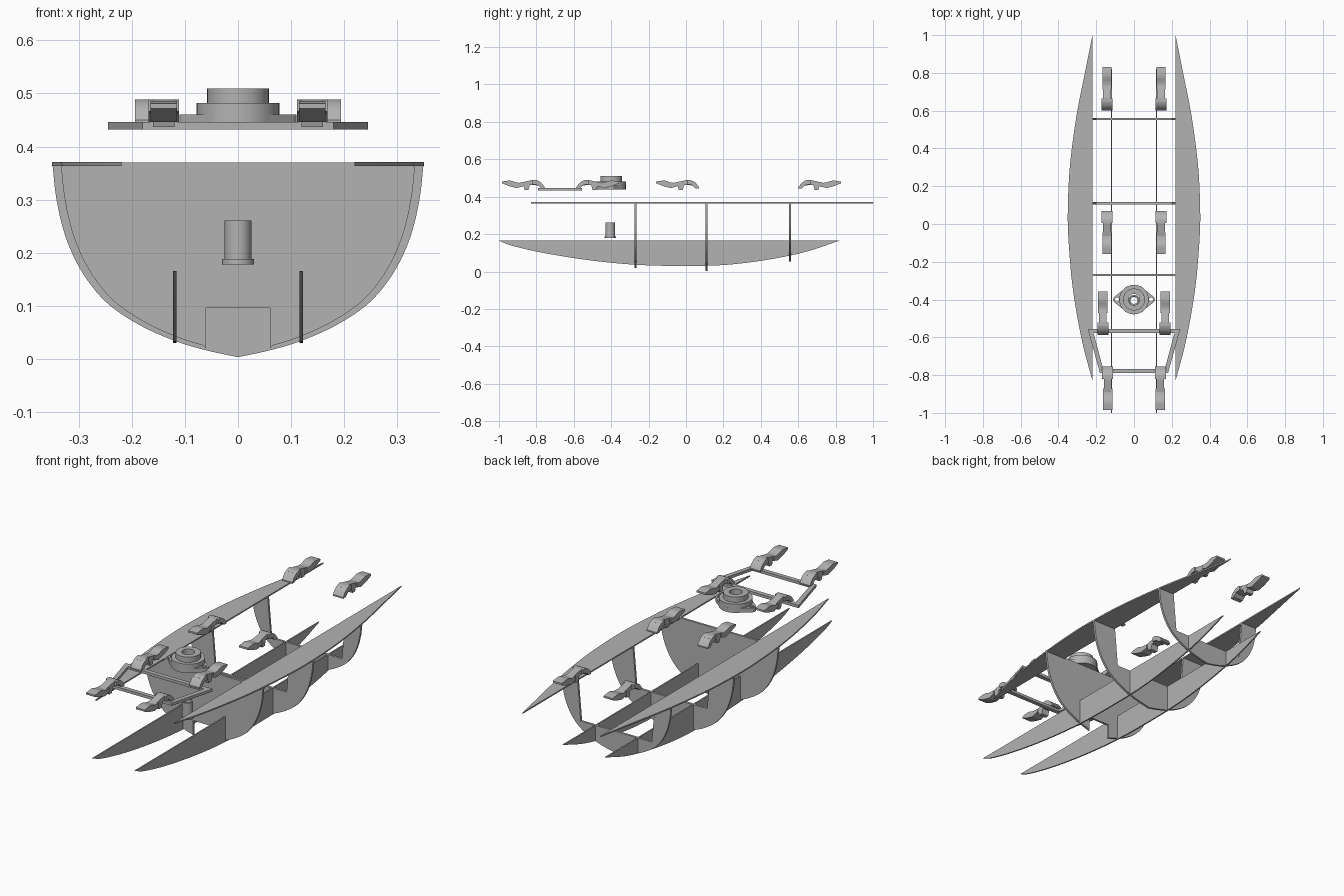
import bpy, bmesh, math
from mathutils import Matrix, Vector

cube = bpy.data.objects.get("Cube")
if cube:
    bpy.data.objects.remove(cube, do_unlink=True)

grey = bpy.data.materials.new("plain grey")
grey.use_nodes = True
COLOR = (0.45, 0.45, 0.45, 1)
grey.diffuse_color = COLOR
grey.node_tree.nodes["Principled BSDF"].inputs["Base Color"].default_value = COLOR

# Drawing planes: local x, y, z directions of a plate
PLANES = {
    "XY": ((1, 0, 0), (0, 1, 0), (0, 0, 1)),
    "XZ": ((1, 0, 0), (0, 0, 1), (0, -1, 0)),
    "YZ": ((0, 1, 0), (0, 0, 1), (1, 0, 0)),
}


def smooth_path(pts, steps=6):
    """Catmull-Rom curve through the points."""
    p = [Vector(q) for q in pts]
    p = [2 * p[0] - p[1]] + p + [2 * p[-1] - p[-2]]
    out = []
    for a, b, c, d in zip(p, p[1:], p[2:], p[3:]):
        for i in range(steps):
            t = i / steps
            out.append(0.5 * (2 * b + (c - a) * t + (2 * a - 5 * b + 4 * c - d) * t ** 2
                              + (3 * b - a - 3 * c + d) * t ** 3))
    return [tuple(v) for v in out] + [tuple(pts[-1])]


def circle(r, cx=0, cy=0, n=40):
    return [(cx + r * math.cos(math.tau * i / n), cy + r * math.sin(math.tau * i / n))
            for i in range(n)]


def mirrored(half):
    """Close a half outline (x > 0) across x = 0."""
    return half + [(-x, y) for x, y in reversed(half) if x > 1e-5]


def plate(name, loops, plane, centre, thick, mirror=False):
    """Filled outline, with optional holes, extruded to a thickness."""
    curve = bpy.data.curves.new(name, "CURVE")
    curve.dimensions, curve.fill_mode, curve.extrude = "2D", "BOTH", thick / 2
    for loop in loops:
        s = curve.splines.new("POLY")
        s.points.add(len(loop) - 1)
        for point, (x, y) in zip(s.points, loop):
            point.co = (x, y, 0, 1)
        s.use_cyclic_u = True
    temp = bpy.data.objects.new(name + " temp", curve)
    bpy.context.collection.objects.link(temp)
    bpy.context.view_layer.update()
    graph = bpy.context.evaluated_depsgraph_get()
    mesh = bpy.data.meshes.new_from_object(temp.evaluated_get(graph))
    bpy.data.objects.remove(temp, do_unlink=True)
    bpy.data.curves.remove(curve)
    axes = Matrix(PLANES[plane]).transposed().to_4x4()
    mesh.transform(Matrix.Translation(centre) @ axes)
    bm = bmesh.new()
    bm.from_mesh(mesh)
    bmesh.ops.remove_doubles(bm, verts=bm.verts, dist=1e-5)
    bmesh.ops.recalc_face_normals(bm, faces=bm.faces)
    bm.to_mesh(mesh)
    bm.free()
    mesh.name = name
    mesh.materials.clear()
    mesh.materials.append(grey)
    ob = bpy.data.objects.new(name, mesh)
    bpy.context.collection.objects.link(ob)
    bpy.ops.object.select_all(action="DESELECT")
    ob.select_set(True)
    bpy.context.view_layer.objects.active = ob
    bpy.ops.object.shade_smooth_by_angle(angle=math.radians(25))
    if mirror:
        mod = ob.modifiers.new("mirror", "MIRROR")
        mod.use_mirror_merge = False
    return ob


# Side decks
deck = smooth_path([(0.22, -0.83), (0.275, -0.62), (0.323, -0.35), (0.347, -0.08), (0.35, 0.1),
                    (0.338, 0.32), (0.305, 0.57), (0.26, 0.8), (0.22, 1.0)])
plate("side_deck", [deck], "XY", (0, 0, 0.367), 0.007, True)

# Twin lengthwise keel boards
TOP, FLOOR = 0.37, 0.165
keel = smooth_path([(-1, FLOOR), (-0.93, 0.138), (-0.75, 0.097), (-0.5, 0.058), (-0.25, 0.035),
                    (0, 0.03), (0.22, 0.036), (0.45, 0.065), (0.65, 0.108), (0.82, FLOOR)])
plate("keel_board", [keel], "YZ", (0.119, 0, 0), 0.007, True)

# Cross frames: one hull section scaled to each station
section = smooth_path([(0, 0.003), (0.06, 0.016), (0.12, 0.034), (0.19, 0.066), (0.25, 0.108),
                       (0.295, 0.165), (0.325, 0.23), (0.342, 0.3), (0.35, TOP)])


def hull(sx, sz, start=0):
    return [(x * sx, TOP - (TOP - z) * sz) for x, z in section if x >= start]


opening = [(0.218, TOP), (0.2, FLOOR)]
for name, y, sx, sz in (("middle_frame", 0.11, 1, 1), ("rear_frame", 0.555, 0.88, 0.86)):
    half = hull(sx, sz) + opening
    plate(name, [mirrored(half)], "XZ", (0, y, 0), 0.011)

# Solid front bulkhead with a notch at the bottom
notch = [(0.06, 0.096), (0.06, 0.02)]
plate("front_bulkhead", [mirrored(notch + hull(0.955, 0.98, 0.065))], "XZ", (0, -0.27, 0), 0.011)

# Open bow frame
outer = [(0.18, -0.79), (0.245, -0.555)]
inner = [(0.163, -0.768), (0.214, -0.578)]
plate("bow_frame", [mirrored(outer), mirrored(inner)], "XY", (0, 0, 0.439), 0.014)

# Turntable mount: eared flange, body and collar
MOUNT_Y = -0.4
ear = [(0.09 + 0.02 * math.cos(a), 0.02 * math.sin(a))
       for a in (math.radians(d) for d in range(-50, 51, 10))]
arc = [(0.078 * math.sin(a), 0.078 * math.cos(a))
       for a in (math.radians(d) for d in range(0, 51, 5))]
half = [(x, -y) for x, y in arc] + ear + arc[::-1]
bore = circle(0.03)
plate("mount_flange", [mirrored(half), bore, circle(0.011, 0.09), circle(0.011, -0.09)],
      "XY", (0, MOUNT_Y, 0.449), 0.022)
plate("mount_body", [circle(0.078), bore], "XY", (0, MOUNT_Y, 0.471), 0.023)
plate("mount_collar", [circle(0.058), bore], "XY", (0, MOUNT_Y, 0.496), 0.027)

# Hollow spindle below the mount
tube = circle(0.018)
plate("spindle_tube", [circle(0.025), tube], "XY", (0, MOUNT_Y - 0.005, 0.224), 0.074)
plate("spindle_foot", [circle(0.03), tube], "XY", (0, MOUNT_Y - 0.005, 0.183), 0.01)

# Latches: hooked heel, slim neck with a foot, and a flared lever
heel = smooth_path([(0, 0.45), (0.02, 0.475), (0.045, 0.488), (0.065, 0.488)], 4) \
    + [(0.065, 0.466), (0.04, 0.463), (0.02, 0.445), (0, 0.443)]
neck = smooth_path([(0.03, 0.482), (0.06, 0.489), (0.09, 0.484), (0.14, 0.473)], 4) \
    + [(0.14, 0.449), (0.115, 0.459), (0.108, 0.437), (0.088, 0.437), (0.08, 0.463), (0.03, 0.46)]
lever = smooth_path([(0.115, 0.473), (0.15, 0.476), (0.185, 0.486), (0.23, 0.481)], 4) \
    + [(0.23, 0.472), (0.19, 0.456), (0.15, 0.446), (0.115, 0.456)]
latches = (("bow", 0.14, -0.755, -1), ("bow_rear", 0.165, -0.587, 1),
           ("middle", 0.143, 0.07, -1), ("stern", 0.143, 0.6, 1))
for place, x, y, way in latches:
    for part, shape, width in (("heel", heel, 0.058), ("neck", neck, 0.04), ("lever", lever, 0.05)):
        outline = [(u * way, z) for u, z in shape]
        plate(place + "_latch_" + part, [outline], "YZ", (x, y, 0), width, True)
